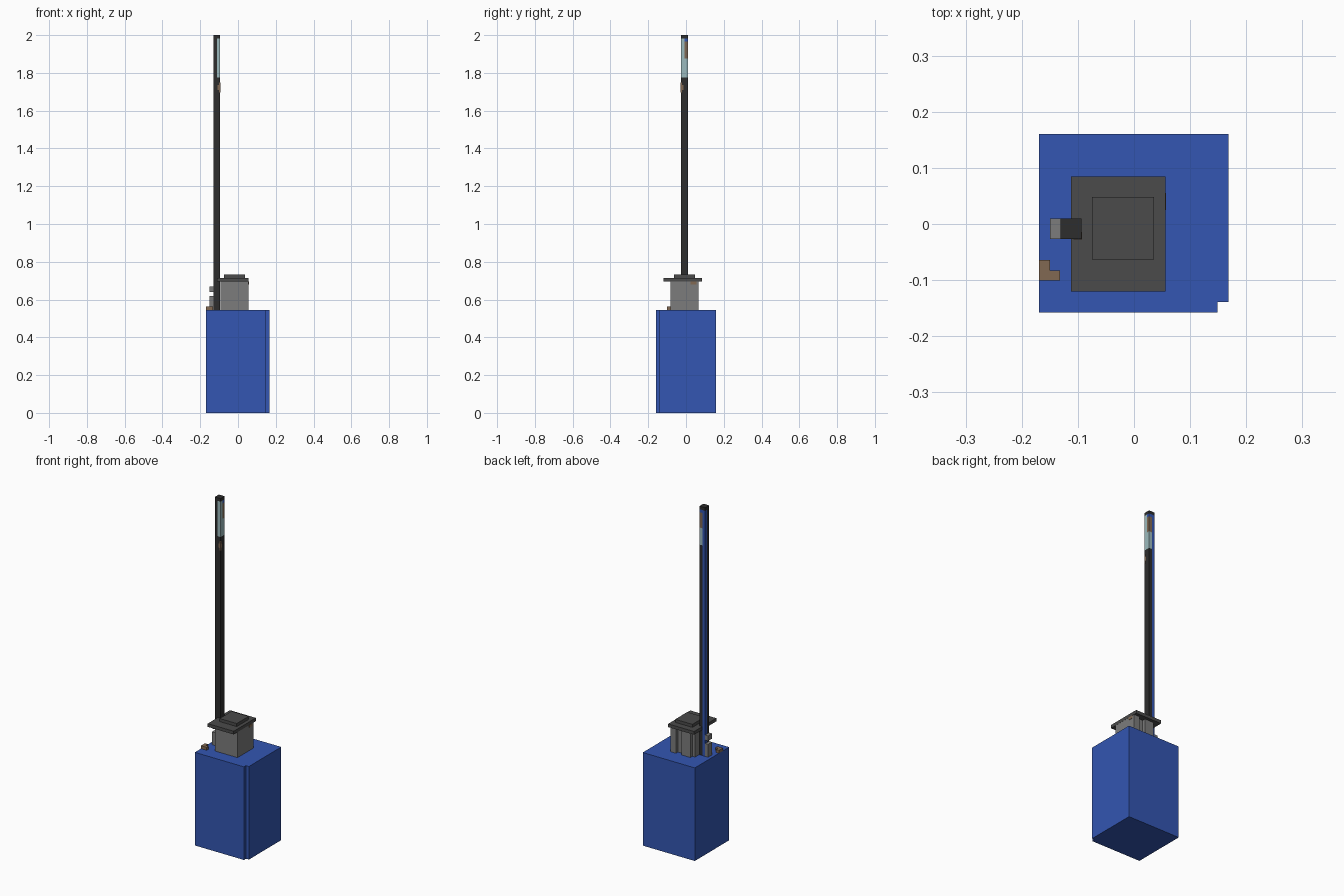
import bpy, bmesh

cube = bpy.data.objects.get("Cube")
if cube:
    bpy.data.objects.remove(cube, do_unlink=True)


def material(name, r, g, b):
    m = bpy.data.materials.new(name)
    m.use_nodes = True
    m.diffuse_color = (r, g, b, 1)
    m.node_tree.nodes["Principled BSDF"].inputs["Base Color"].default_value = (r, g, b, 1)
    return m


blue = material("blue", 0.033, 0.093, 0.445)
grey = material("mid grey", 0.2, 0.2, 0.2)
dark = material("dark grey", 0.07, 0.07, 0.07)
black = material("charcoal", 0.026, 0.026, 0.026)
teal = material("pale teal", 0.33, 0.49, 0.51)
brown = material("brown", 0.22, 0.14, 0.085)


def prism(name, outline, z0, z1, mat):
    """Extrude a flat outline from z0 up to z1."""
    bm = bmesh.new()
    base = bm.faces.new([bm.verts.new((x, y, z0)) for x, y in outline])
    top = bmesh.ops.extrude_face_region(bm, geom=[base])["geom"]
    verts = [v for v in top if isinstance(v, bmesh.types.BMVert)]
    bmesh.ops.translate(bm, verts=verts, vec=(0, 0, z1 - z0))
    bmesh.ops.recalc_face_normals(bm, faces=bm.faces)
    mesh = bpy.data.meshes.new(name)
    bm.to_mesh(mesh)
    bm.free()
    mesh.materials.append(mat)
    obj = bpy.data.objects.new(name, mesh)
    bpy.context.collection.objects.link(obj)
    return obj


def box(name, x0, x1, y0, y1, z0, z1, mat):
    return prism(name, [(x0, y0), (x1, y0), (x1, y1), (x0, y1)], z0, z1, mat)


# Main body with one notched corner
BODY_TOP = 0.545
prism("body", [(-0.169, -0.158), (0.149, -0.158), (0.149, -0.139), (0.168, -0.139),
               (0.168, 0.16), (-0.169, 0.16)], 0, BODY_TOP, blue)

# Housing with a stepped back, then its flange and cap
prism("housing", [(-0.092, -0.083), (0.055, -0.083), (0.055, 0.067), (0.018, 0.067),
                  (0.018, 0.048), (-0.019, 0.048), (-0.019, 0.067), (-0.075, 0.067),
                  (-0.075, 0.048), (-0.092, 0.048)], BODY_TOP, 0.695, grey)
box("housing_flange", -0.112, 0.056, -0.12, 0.085, 0.695, 0.714, dark)
box("housing_cap", -0.075, 0.036, -0.063, 0.048, 0.714, 0.732, dark)
box("housing_rust_spot", 0.055, 0.057, 0.025, 0.055, 0.68, 0.695, brown)

# Pole made of four square columns, given as (z0, z1, colour) sections
X = (-0.131, -0.1125, -0.094)
Y = (-0.027, -0.0085, 0.01)
CAP = 1.982
columns = {
    "front_right": (0, 0, [(BODY_TOP, CAP, black)]),
    "back_right": (0, 1, [(BODY_TOP, CAP, blue)]),
    "front_left": (1, 0, [(BODY_TOP, 1.775, black), (1.775, CAP, teal)]),
    "back_left": (1, 1, [(BODY_TOP, 1.775, black), (1.775, 1.875, teal),
                         (1.875, 1.965, brown), (1.965, CAP, blue)]),
}
for name, (i, j, sections) in columns.items():
    for n, (z0, z1, mat) in enumerate(sections):
        box(f"pole_{name}_{n + 1}", X[i], X[i + 1], Y[j], Y[j + 1], z0, z1, mat)
box("pole_cap", X[0], X[2], Y[0], Y[2], CAP, 2.0, black)

# Small worn patches wrapping the pole corner
box("pole_patch_low", -0.108, -0.093, -0.028, -0.014, 1.71, 1.735, brown)
box("pole_patch_high", -0.1, -0.093, -0.028, -0.021, 1.695, 1.75, brown)

# Brackets on the side of the pole
box("upper_bracket", -0.15, X[0], Y[0], Y[2], 0.64, 0.67, grey)
box("lower_bracket", -0.15, X[0], Y[0], Y[2], BODY_TOP, 0.62, grey)

# Stepped debris on the body top
prism("debris", [(-0.169, -0.101), (-0.132, -0.101), (-0.132, -0.083), (-0.15, -0.083),
                 (-0.15, -0.064), (-0.169, -0.064)], BODY_TOP, 0.562, brown)
